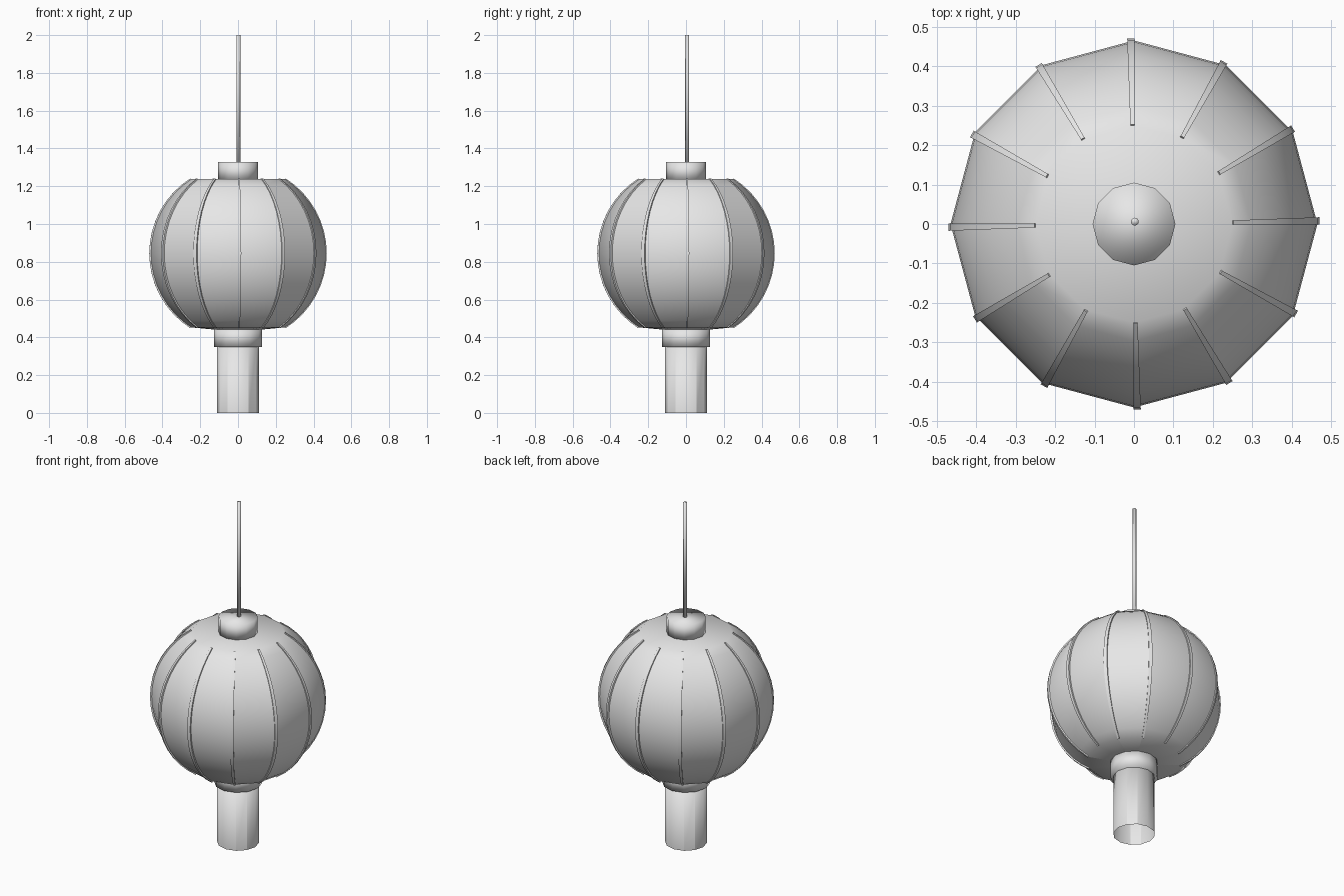
import bpy, bmesh, math
from mathutils import Vector

cube = bpy.data.objects.get("Cube")
if cube:
    bpy.data.objects.remove(cube, do_unlink=True)

grey = bpy.data.materials.new("light_grey")
grey.use_nodes = True
GREY = (0.8, 0.8, 0.8, 1)
grey.diffuse_color = GREY
grey.node_tree.nodes["Principled BSDF"].inputs["Base Color"].default_value = GREY

SIDES = 12
CENTRE_Z, HALF = 0.845, 0.392


def polar(r, deg, z):
    a = math.radians(deg)
    return Vector((r * math.cos(a), r * math.sin(a), z))


def finish(bm, name):
    mesh = bpy.data.meshes.new(name)
    bm.to_mesh(mesh)
    bm.free()
    mesh.materials.append(grey)
    obj = bpy.data.objects.new(name, mesh)
    bpy.context.collection.objects.link(obj)
    return obj


def lathe(name, profile, cap_bottom=True, cap_top=True, centre=(0, 0)):
    """Turn a bottom-to-top (radius, z) profile into a twelve-sided solid."""
    bm = bmesh.new()
    off = Vector((centre[0], centre[1], 0))
    rings = [[bm.verts.new(polar(r, 360 * k / SIDES, z) + off) for k in range(SIDES)]
             for r, z in profile]
    for low, high in zip(rings, rings[1:]):
        for k in range(SIDES):
            n = (k + 1) % SIDES
            bm.faces.new((low[k], low[n], high[n], high[k]))
    if cap_bottom:
        bm.faces.new(rings[0][::-1])
    if cap_top:
        bm.faces.new(rings[-1])
    for f in bm.faces:
        f.smooth = True
    # Upright creases stay sharp except on the four main axes
    for low, high in zip(rings, rings[1:]):
        for k in range(SIDES):
            if k % 3:
                bm.edges.get((low[k], high[k])).smooth = False
    # Rims are sharp wherever the profile turns hard
    for ring in rings:
        for k in range(SIDES):
            e = bm.edges.get((ring[k], ring[(k + 1) % SIDES]))
            if len(e.link_faces) == 2 and e.calc_face_angle() > math.radians(30):
                e.smooth = False
    return finish(bm, name)


def globe_profile(radius, steps=16):
    """Arc of a sphere cut off level at the top and bottom."""
    lim = math.asin(HALF / radius)
    return [(radius * math.cos(t), CENTRE_Z + radius * math.sin(t))
            for t in (lim * (2 * i / steps - 1) for i in range(steps + 1))]


# Lantern shade with a shallow cone closing its underside
lathe("lantern_shade", [(0.115, 0.44)] + globe_profile(0.465))

# Ribs: thin curved strips beside each crease of the shade
bm = bmesh.new()
arc = globe_profile(0.465)
for k in range(SIDES):
    base = 360 * k / SIDES
    loops = []
    for r, z in arc:
        d = Vector((r, z - CENTRE_Z)).normalized()
        sections = [(-0.02, -0.2), (0.005, -0.2), (0.005, 2.1), (-0.02, 2.1)]
        loops.append([bm.verts.new(polar(r + d.x * o, base + a, z + d.y * o))
                      for o, a in sections])
    for low, high in zip(loops, loops[1:]):
        for i in range(4):
            j = (i + 1) % 4
            bm.faces.new((low[i], low[j], high[j], high[i]))
    bm.faces.new(loops[0][::-1])
    bm.faces.new(loops[-1])
bmesh.ops.recalc_face_normals(bm, faces=bm.faces)
for f in bm.faces:
    f.smooth = True
for e in bm.edges:
    if e.calc_face_angle() > math.radians(30):
        e.smooth = False
finish(bm, "shade_ribs")

# Top cap, lower collar, open tassel tube and hanging cord
lathe("top_cap", [(0.105, 1.23), (0.105, 1.327)])
lathe("lower_collar", [(0.128, 0.35), (0.128, 0.443)])
lathe("tassel_tube", [(0.112, 0.0), (0.112, 0.36)], cap_bottom=False)
lathe("hanging_cord", [(0.01, 1.32), (0.01, 2.0)], centre=(0.002, 0.006))
